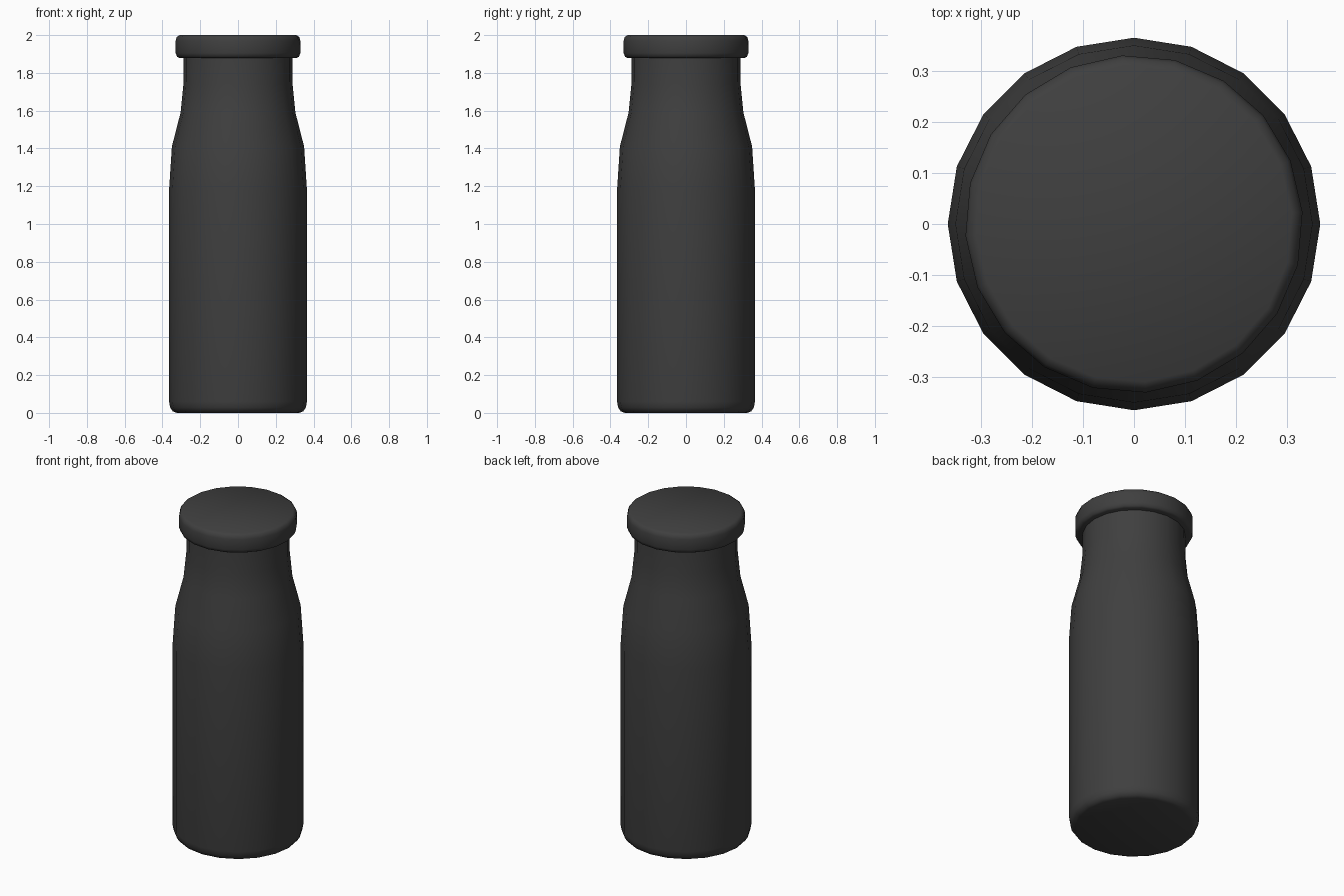
import bpy
import math

if "Cube" in bpy.data.objects:
    bpy.data.objects.remove(bpy.data.objects["Cube"], do_unlink=True)

SIDES = 20


def make_material(name, rgb):
    color = (*rgb, 1.0)
    mat = bpy.data.materials.new(name)
    mat.use_nodes = True
    mat.diffuse_color = color
    bsdf = mat.node_tree.nodes["Principled BSDF"]
    bsdf.inputs["Base Color"].default_value = color
    bsdf.inputs["Roughness"].default_value = 0.6
    return mat


def lathe(name, profile, material, turn=0.0):
    """Spin a (radius, height) profile about z and close both ends."""
    verts = []
    for radius, z in profile:
        for i in range(SIDES):
            a = math.tau * i / SIDES + turn
            verts.append((radius * math.cos(a), radius * math.sin(a), z))
    faces = []
    for ring in range(len(profile) - 1):
        low, high = ring * SIDES, (ring + 1) * SIDES
        for i in range(SIDES):
            j = (i + 1) % SIDES
            faces.append((low + i, low + j, high + j, high + i))
    faces.append(tuple(reversed(range(SIDES))))
    faces.append(tuple(range(len(verts) - SIDES, len(verts))))

    mesh = bpy.data.meshes.new(name)
    mesh.from_pydata(verts, [], faces)
    mesh.materials.append(material)
    obj = bpy.data.objects.new(name, mesh)
    bpy.context.collection.objects.link(obj)

    bpy.ops.object.select_all(action="DESELECT")
    obj.select_set(True)
    bpy.context.view_layer.objects.active = obj
    bpy.ops.object.shade_smooth_by_angle(angle=math.radians(50))
    return obj


charcoal = make_material("charcoal", (0.05, 0.05, 0.05))

# Body: rounded base, straight wall, sloping shoulder and narrow neck
lathe("bottle_body", [
    (0.325, 0.0), (0.345, 0.008), (0.359, 0.028), (0.365, 0.06),
    (0.365, 1.18), (0.35, 1.41), (0.304, 1.59), (0.289, 1.74), (0.288, 1.9),
], charcoal)

# Cap: wide lid with softened rims, turned slightly against the body
lathe("bottle_cap", [
    (0.312, 1.88), (0.324, 1.886), (0.331, 1.905),
    (0.331, 1.97), (0.325, 1.99), (0.31, 2.0),
], charcoal, turn=math.radians(4))
